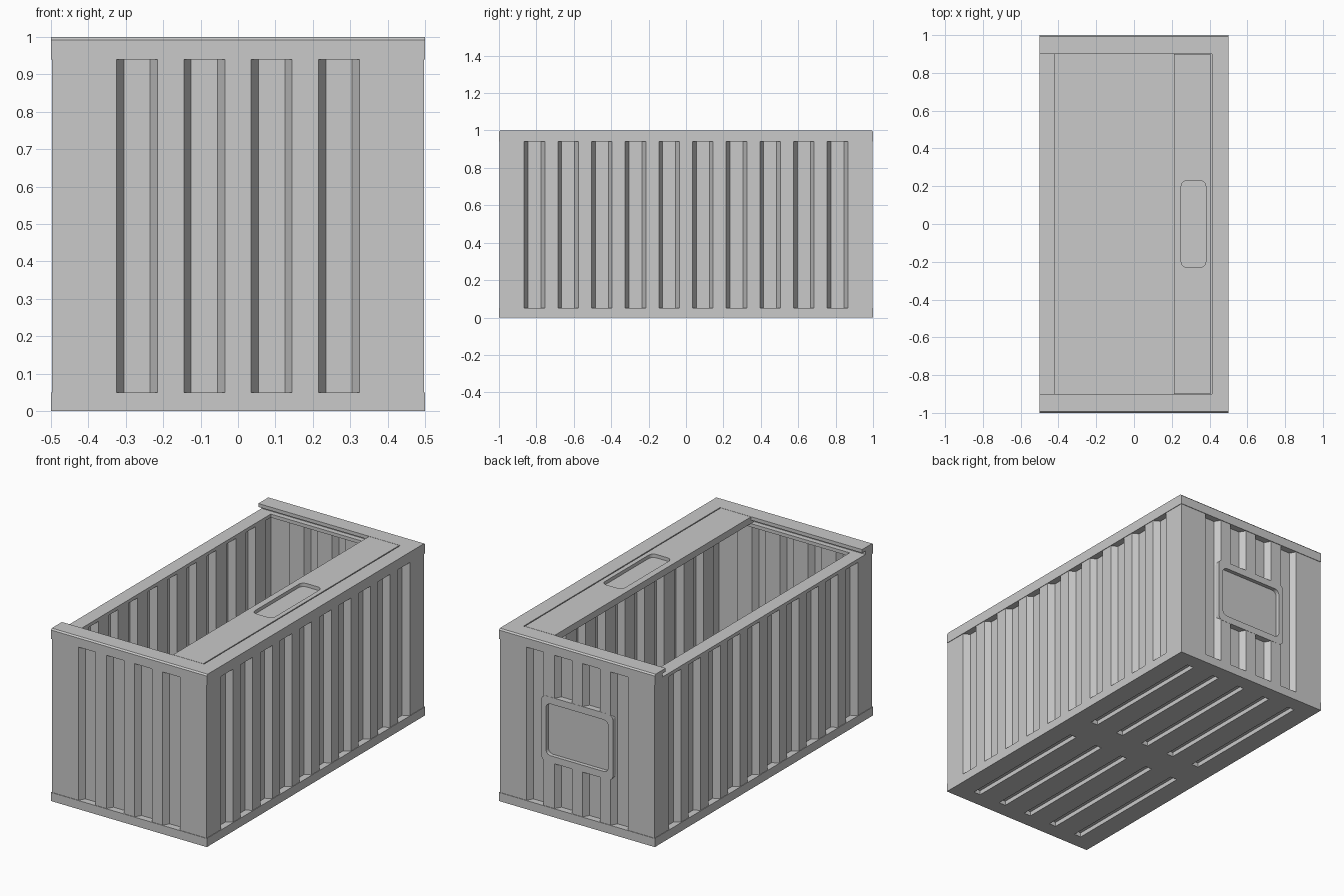
import bpy, bmesh, math
from mathutils import Vector

cube = bpy.data.objects.get("Cube")
if cube:
    bpy.data.objects.remove(cube)

grey = bpy.data.materials.new("plain grey")
grey.use_nodes = True
grey.diffuse_color = (0.588, 0.588, 0.588, 1)
grey.node_tree.nodes["Principled BSDF"].inputs["Base Color"].default_value = grey.diffuse_color


def finish(name, bm):
    bmesh.ops.recalc_face_normals(bm, faces=bm.faces)
    mesh = bpy.data.meshes.new(name)
    bm.to_mesh(mesh)
    bm.free()
    mesh.materials.append(grey)
    obj = bpy.data.objects.new(name, mesh)
    bpy.context.collection.objects.link(obj)
    return obj


def prism(name, points, axis, start, end):
    """Extrude a 2D outline along an axis; the outline uses the other two axes in order."""
    bm = bmesh.new()
    rings = []
    for level in (start, end):
        ring = []
        for p in points:
            co = list(p)
            co.insert("xyz".index(axis), level)
            ring.append(bm.verts.new(co))
        rings.append(ring)
        bm.faces.new(ring)
    low, high = rings
    for i in range(len(points)):
        bm.faces.new((low[i - 1], low[i], high[i], high[i - 1]))
    return finish(name, bm)


def rectangle(a0, a1, b0, b1):
    return [(a0, b0), (a1, b0), (a1, b1), (a0, b1)]


def rounded(a0, a1, b0, b1, r, steps=5):
    corners = [(a1 - r, b1 - r), (a0 + r, b1 - r), (a0 + r, b0 + r), (a1 - r, b0 + r)]
    points = []
    for k, (a, b) in enumerate(corners):
        for i in range(steps + 1):
            t = (k + i / steps) * math.pi / 2
            points.append((a + r * math.cos(t), b + r * math.sin(t)))
    return points


def combine(obj, other, operation="DIFFERENCE"):
    mod = obj.modifiers.new("combine", "BOOLEAN")
    mod.operation, mod.solver, mod.object = operation, "EXACT", other
    bpy.context.view_layer.objects.active = obj
    bpy.ops.object.modifier_apply(modifier=mod.name)
    bpy.data.objects.remove(other)


# Main dimensions
HX, HY = 0.5, 1.0
BASE, RIM, TOP = 0.05, 0.94, 1.0
INSET, THICK, DEPTH, PITCH = 0.003, 0.04, 0.035, 0.18


# Corrugated wall outline: four sides with trapezoid channels
def wall_loop(offset, widen):
    hx, hy = HX - INSET - offset, HY - INSET - offset
    sides = [((0, -1), hy, hx, 4), ((1, 0), hx, hy, 10),
             ((0, 1), hy, hx, 4), ((-1, 0), hx, hy, 10)]
    points = []
    for out, reach, half, count in sides:
        out = Vector(out)
        along = Vector((-out.y, out.x))
        points.append(out * reach - along * half)
        for i in range(count):
            mid = (i - (count - 1) / 2) * PITCH
            for s, d in ((-0.055 - widen, 0), (-0.035 - widen, DEPTH),
                         (0.035 + widen, DEPTH), (0.055 + widen, 0)):
                points.append(out * (reach - d) + along * (mid + s))
    return points


bm = bmesh.new()
outer, inner = wall_loop(0, 0), wall_loop(THICK, 0.012)
loops = [[bm.verts.new((p.x, p.y, z)) for p in pts]
         for pts, z in ((outer, BASE), (outer, RIM), (inner, RIM), (inner, BASE))]
for k in range(4):
    a, b = loops[k - 1], loops[k]
    for i in range(len(a)):
        bm.faces.new((a[i - 1], a[i], b[i], b[i - 1]))
walls = finish("corrugated_walls", bm)

# Back label panel bridging the channels, with a recessed field
panel = prism("label_panel", rounded(-0.23, 0.23, 0.31, 0.69, 0.03), "y", 0.958, HY - INSET + 0.001)
combine(walls, panel, "UNION")
combine(walls, prism("label_cutter", rounded(-0.2, 0.2, 0.35, 0.65, 0.03), "y", 0.975, 1.1))

# Base slab with long slots underneath
base = prism("base", rectangle(-HX, HX, -HY, HY), "z", 0, BASE)
for col in range(5):
    x = (col - 2) * PITCH
    for y in (-0.5, 0.5):
        outline = rectangle(x - 0.022, x + 0.022, y - 0.41, y + 0.41)
        combine(base, prism("slot_cutter", outline, "z", -0.1, 0.025))

# End rails with a sliding groove along the inside
rail = [(1, RIM), (1, 0.992), (0.992, TOP), (0.9, TOP), (0.9, 0.98),
        (0.93, 0.98), (0.93, 0.96), (0.9, 0.96), (0.9, RIM)]
for name, side in (("front_rail", -1), ("back_rail", 1)):
    prism(name, [(y * side, z) for y, z in rail], "x", -HX, HX)

# Long side rims: full height on one side, lowered on the open side
prism("left_rim", rectangle(0.412, HX, -0.94, 0.94), "z", RIM, TOP)
prism("right_rim", rectangle(-HX, -0.42, -0.9, 0.9), "z", RIM, 0.96)

# Sliding cover strip with tongues and a finger pocket
cover_profile = [(-0.928, 0.961), (0.928, 0.961), (0.928, 0.978), (0.898, 0.978),
                 (0.898, TOP), (-0.898, TOP), (-0.898, 0.978), (-0.928, 0.978)]
cover = prism("cover_strip", cover_profile, "x", 0.212, 0.406)
combine(cover, prism("pocket_cutter", rounded(0.25, 0.38, -0.23, 0.23, 0.03), "z", 0.98, 1.1))
